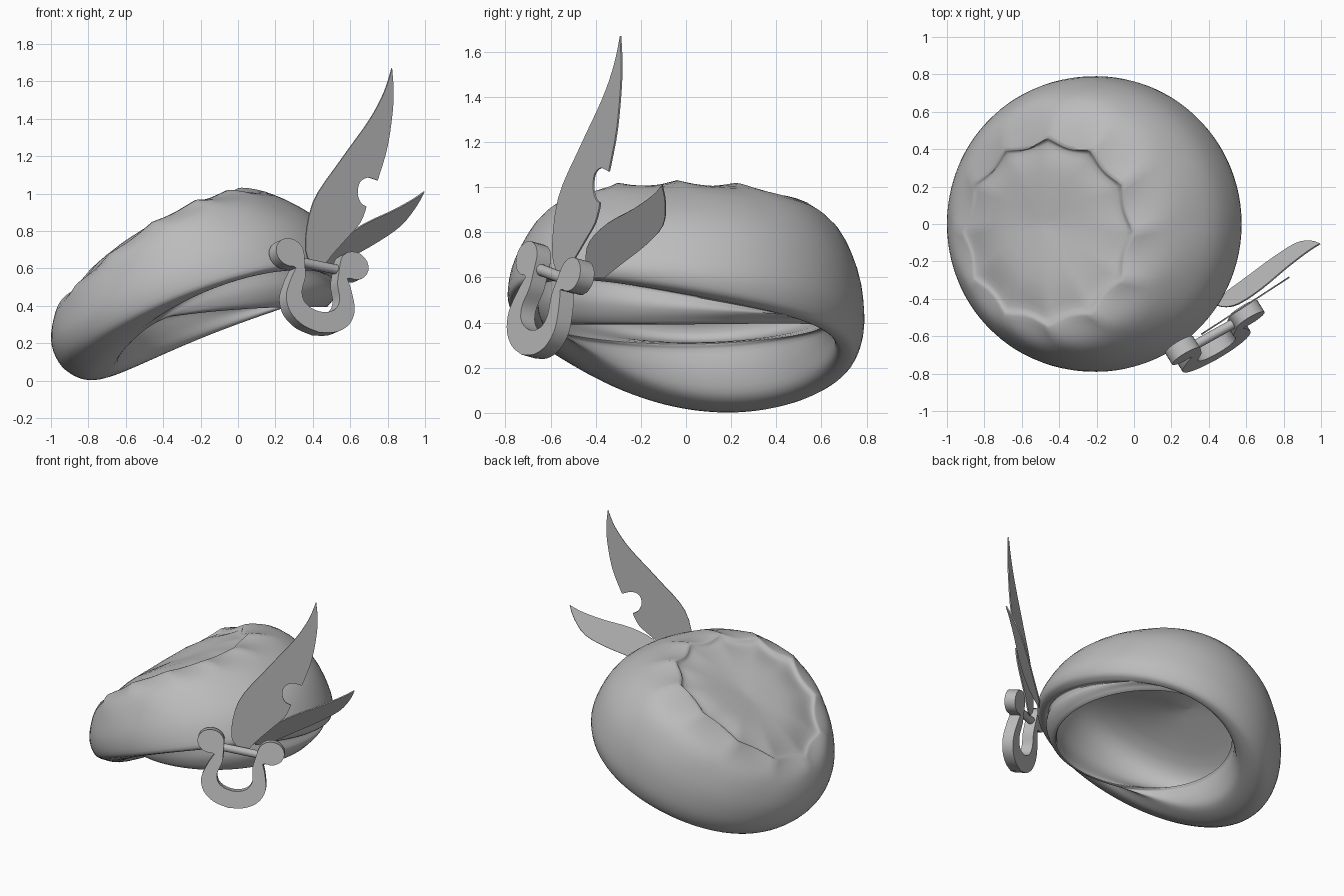
import bpy, bmesh, math
from mathutils import Vector, Matrix

if "Cube" in bpy.data.objects:
    bpy.data.objects.remove(bpy.data.objects["Cube"])

grey = bpy.data.materials.new("plain_grey")
grey.use_nodes = True
tone = (0.5, 0.5, 0.5, 1)
grey.diffuse_color = tone
grey.node_tree.nodes["Principled BSDF"].inputs["Base Color"].default_value = tone


def finish(bm, name, angle):
    bmesh.ops.recalc_face_normals(bm, faces=bm.faces)
    mesh = bpy.data.meshes.new(name)
    bm.to_mesh(mesh)
    bm.free()
    mesh.materials.append(grey)
    ob = bpy.data.objects.new(name, mesh)
    bpy.context.collection.objects.link(ob)
    bpy.ops.object.select_all(action='DESELECT')
    ob.select_set(True)
    bpy.context.view_layer.objects.active = ob
    bpy.ops.object.shade_smooth_by_angle(angle=math.radians(angle))
    return ob


def spline(points, steps):
    """Smooth curve through points of any dimension."""
    pts = [Vector(p) for p in points]
    out = []
    for i in range(len(pts) - 1):
        p0, p1, p2 = pts[max(i - 1, 0)], pts[i], pts[i + 1]
        p3 = pts[min(i + 2, len(pts) - 1)]
        for k in range(steps):
            t = k / steps
            out.append(p1 + (p2 - p0) * (t / 2)
                       + (p0 * 2 - p1 * 5 + p2 * 4 - p3) * (t * t / 2)
                       + (p1 * 3 - p0 - p2 * 3 + p3) * (t ** 3 / 2))
    return out + [pts[-1]]


def plate(name, outline, depth, angle=40):
    """Flat outline given a thickness, centred on its plane."""
    bm = bmesh.new()
    face = bm.faces.new([bm.verts.new(p) for p in outline])
    face.normal_update()
    step = face.normal * depth
    grown = bmesh.ops.extrude_face_region(bm, geom=[face], use_keep_orig=True)
    moved = [g for g in grown["geom"] if isinstance(g, bmesh.types.BMVert)]
    bmesh.ops.translate(bm, verts=moved, vec=step)
    bmesh.ops.translate(bm, verts=bm.verts, vec=-step / 2)
    return finish(bm, name, angle)


# Beret rings, crown to lining: left x, left z, right x, right z,
# half depth, lean to the back, arch of front and back, scallop amount
rings = [
    (-.50, .79, -.48, .80, .01, 0, 0, 0),
    (-.74, .64, -.22, .93, .29, 0, .04, .2),
    (-.87, .49, -.05, .985, .45, 0, .08, .8),
    (-.91, .46, .00, 1.02, .50, 0, .10, 1),
    (-.975, .37, .20, .99, .66, .01, .11, 0),
    (-1.0, .22, .43, .86, .765, .02, .08, 0),
    (-.96, .10, .56, .67, .79, .06, .07, 0),
    (-.88, .035, .57, .57, .755, .11, .08, 0),
    (-.78, .02, .53, .53, .70, .12, .10, 0),
    (-.66, .08, .50, .52, .665, .12, .11, 0),
    (-.63, .18, .525, .47, .655, .05, .08, 0),
    (-.64, .28, .50, .42, .63, 0, .04, 0),
    (-.65, .31, .46, .41, .60, 0, .03, 0),
    (-.86, .33, .46, .67, .68, .02, .06, 0),
    (-.80, .48, .20, .88, .56, .01, .08, 0),
    (-.48, .73, -.46, .74, .01, 0, 0, 0),
]
SEG, LOBES = 96, 12
bm = bmesh.new()
loops = []
for xl, zl, xr, zr, ry, lean, arch, scallop in spline(rings, 4):
    loop = []
    for s in range(SEG):
        a = math.tau * s / SEG
        wave = 1 + scallop * .08 * (.5 - abs(math.sin(LOBES * a / 2)))
        c, d = math.cos(a) * wave, math.sin(a) * wave
        z = (zl + zr) / 2 + c * (zr - zl) / 2 - lean * d + arch * d * d
        loop.append(bm.verts.new(((xl + xr) / 2 + c * (xr - xl) / 2,
                                  d * ry - .04 * scallop, z)))
    loops.append(loop)
for p, q in zip(loops, loops[1:]):
    for s in range(SEG):
        t = (s + 1) % SEG
        bm.faces.new((p[s], p[t], q[t], q[s]))
bm.faces.new(loops[0])
bm.faces.new(loops[-1])
finish(bm, "beret", 60)

# Tall feather with a round notch
left = [(.42, .60), (.36, .70), (.40, .95), (.55, 1.18), (.70, 1.39), (.78, 1.54), (.822, 1.67)]
right = [(.822, 1.67), (.83, 1.5), (.80, 1.26), (.745, 1.07)]
notch = [(.73, 1.075), (.69, 1.085), (.65, 1.06), (.638, 1.0), (.655, .95), (.685, .93)]
lower = [(.68, .91), (.65, .84), (.58, .76), (.50, .67), (.45, .60)]
edge = spline(left, 4)[:-1] + spline(right, 4) + spline(notch, 3) + spline(lower, 3)
plate("tall_feather", [(x, -.59 + .65 * (x - .36), z) for x, z in edge], .008)

# Short feather, twisted toward the back
upper = [(.44, .60), (.49, .68), (.56, .76), (.68, .84), (.82, .905), (.93, .965), (.995, 1.01)]
under = [(.995, 1.01), (.95, .93), (.87, .83), (.75, .745), (.62, .67), (.50, .60)]
edge = spline(upper, 3)[:-1] + spline(under, 3)
plate("short_feather",
      [(x, -.4 + 1.25 * (x - .61) - .89 * (z - .8), z) for x, z in edge], .008)

# Horseshoe clasp with round ends, drawn as one half and mirrored
outer = spline([(0, -.41), (.10, -.39), (.18, -.335), (.213, -.25), (.19, -.15), (.16, -.08)], 4)
head = [Vector((.2 + .088 * math.cos(a), .077 * math.sin(a)))
        for a in (math.radians(-105 + 19 * k) for k in range(16))]
inner = spline([(.105, -.06), (.10, -.12), (.117, -.2), (.10, -.255), (.055, -.285), (0, -.295)], 4)
half = outer + head + inner
outline = half[1:] + [Vector((-p.x, p.y)) for p in reversed(half[1:-1])] + [half[0]]
clasp = plate("horseshoe_clasp", [(p.x, p.y, 0) for p in outline], .075, 35)

# Rod joining the clasp ends
bm = bmesh.new()
bmesh.ops.create_cone(bm, cap_ends=True, segments=16, radius1=.026, radius2=.026, depth=.34,
                      matrix=Matrix.Translation((0, -.03, 0)) @ Matrix.Rotation(math.pi / 2, 4, 'Y'))
rod = finish(bm, "clasp_rod", 40)

# Both sit tilted on the front left of the band
across = Vector((.86, .48, -.18)).normalized()
up = Vector((0, .11, .4))
up = (up - across * up.dot(across)).normalized()
frame = Matrix((across, up, across.cross(up))).transposed().to_4x4()
frame.translation = (.432, -.58, .642)
for ob in (clasp, rod):
    ob.matrix_world = frame
